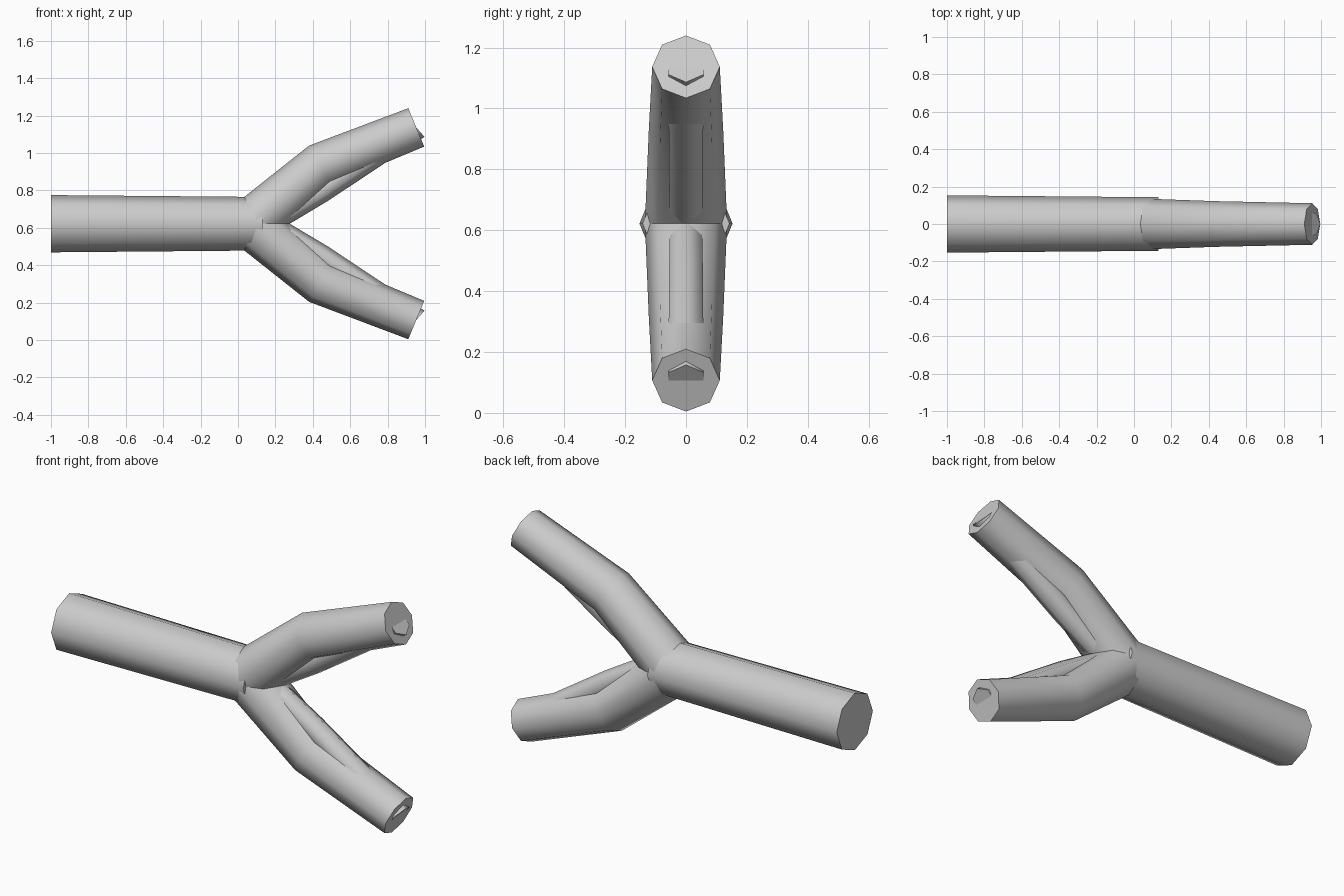
import bpy, bmesh, math

if "Cube" in bpy.data.objects:
    bpy.data.objects.remove(bpy.data.objects["Cube"])

grey = bpy.data.materials.new("light grey")
grey.diffuse_color = (0.6, 0.6, 0.6, 1)
grey.use_nodes = True
grey.node_tree.nodes["Principled BSDF"].inputs["Base Color"].default_value = grey.diffuse_color

MID = 0.622   # height of the fork's plane of symmetry


def tube(name, sides, rings, flip=1):
    """Loft a capped tube in the xz plane; ring = (x, height from MID, radius, tilt in degrees)."""
    bm = bmesh.new()
    loops = []
    for x, h, r, tilt in rings:
        t = math.radians(tilt)
        loop = []
        for i in range(sides):
            a = 2 * math.pi * i / sides
            side, up = r * math.sin(a), r * math.cos(a)
            loop.append(bm.verts.new((x - up * math.sin(t), side,
                                      MID + flip * (h + up * math.cos(t)))))
        loops.append(loop)
    for a, b in zip(loops, loops[1:]):
        for i in range(sides):
            j = (i + 1) % sides
            bm.faces.new((a[i], a[j], b[j], b[i]))
    bm.faces.new(loops[0])
    bm.faces.new(loops[-1])
    bmesh.ops.recalc_face_normals(bm, faces=bm.faces)
    mesh = bpy.data.meshes.new(name)
    bm.to_mesh(mesh)
    bm.free()
    mesh.materials.append(grey)
    obj = bpy.data.objects.new(name, mesh)
    bpy.context.collection.objects.link(obj)
    # smooth around the tube, crisp at the end caps
    bpy.ops.object.select_all(action='DESELECT')
    obj.select_set(True)
    bpy.context.view_layer.objects.active = obj
    bpy.ops.object.shade_smooth_by_angle(angle=math.radians(65))


# Main straight pipe, slightly tapered
tube("trunk", 8, [(-1, 0, 0.153, 0), (0.13, 0, 0.143, 0)])

# Bent arms and the thin inner struts, mirrored above and below
for label, flip in (("upper", 1), ("lower", -1)):
    tube(label + "_branch", 8, [(0.07, 0, 0.135, 40),
                                (0.441, 0.312, 0.122, 30),
                                (0.953, 0.515, 0.111, 22.5)], flip)
    tube(label + "_inner_strut", 6, [(0.16, 0.0, 0.06, 29),
                                     (0.445, 0.175, 0.064, 32),
                                     (0.953, 0.515, 0.067, 41)], flip)
